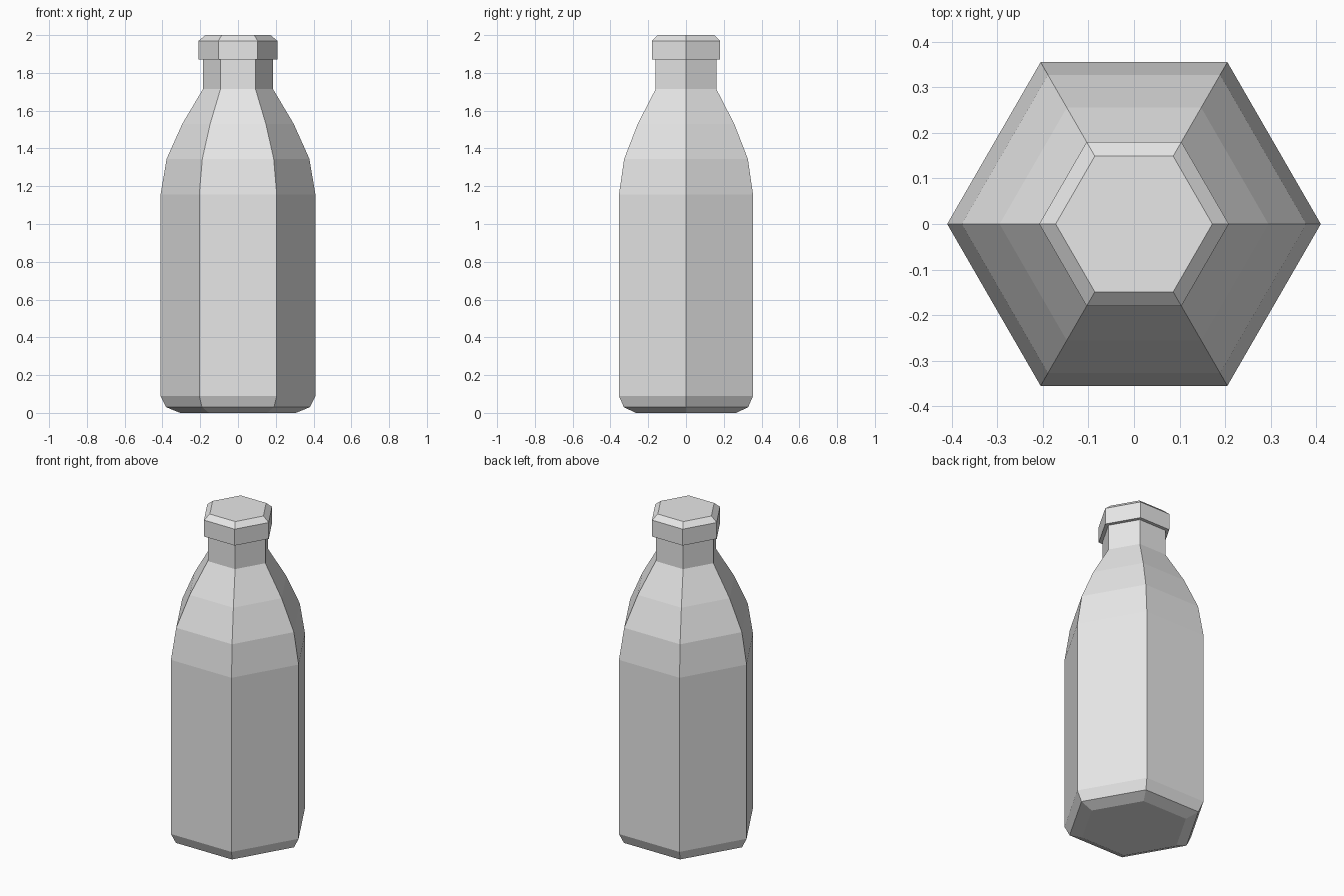
import bpy
import bmesh
from math import cos, sin, pi

SIDES = 6

cube = bpy.data.objects.get("Cube")
if cube:
    bpy.data.objects.remove(cube, do_unlink=True)

grey = bpy.data.materials.new("light_grey")
grey.use_nodes = True
grey.diffuse_color = (0.8, 0.8, 0.8, 1)
grey.node_tree.nodes["Principled BSDF"].inputs["Base Color"].default_value = (0.8, 0.8, 0.8, 1)


def hexagonal_part(name, profile, close_bottom=False, close_top=False):
    """Stack six-sided rings given as (corner radius, height), bottom to top."""
    bm = bmesh.new()
    rings = [[bm.verts.new((r * cos(2 * pi * i / SIDES), r * sin(2 * pi * i / SIDES), z))
              for i in range(SIDES)] for r, z in profile]
    for low, high in zip(rings, rings[1:]):
        for i in range(SIDES):
            j = (i + 1) % SIDES
            bm.faces.new((low[i], low[j], high[j], high[i]))
    if close_bottom:
        bm.faces.new(rings[0][::-1])
    if close_top:
        bm.faces.new(rings[-1])
    mesh = bpy.data.meshes.new(name)
    bm.to_mesh(mesh)
    bm.free()
    mesh.materials.append(grey)
    part = bpy.data.objects.new(name, mesh)
    bpy.context.collection.objects.link(part)
    return part


# Bottle: bevelled base, straight walls, curved shoulder and neck
hexagonal_part("bottle", [
    (0.306, 0), (0.38, 0.03), (0.41, 0.09), (0.41, 1.155),
    (0.378, 1.345), (0.295, 1.53), (0.185, 1.715), (0.185, 1.87),
], close_bottom=True)

# Cap: ledge around the neck, band and bevelled top
hexagonal_part("cap", [
    (0.185, 1.87), (0.208, 1.87), (0.208, 1.97), (0.172, 2.0),
], close_top=True)
